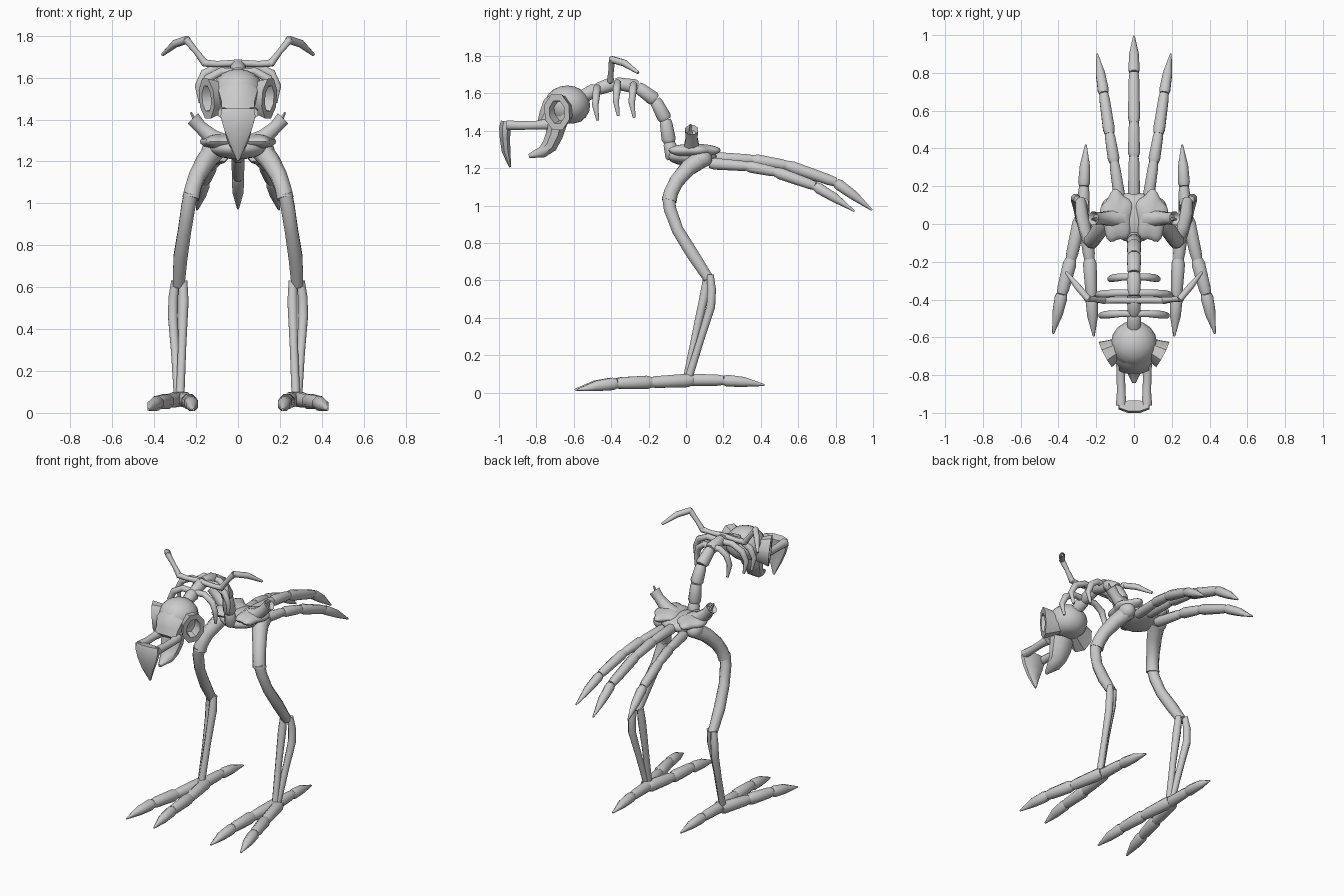
import bpy, bmesh, math
from mathutils import Vector as V

bone_mat = bpy.data.materials.new("bone grey")
bone_mat.diffuse_color = (0.6, 0.6, 0.6, 1)


def finish(bm, name, mirror=False, angle=50):
    bmesh.ops.recalc_face_normals(bm, faces=bm.faces)
    me = bpy.data.meshes.new(name)
    bm.to_mesh(me)
    bm.free()
    me.materials.append(bone_mat)
    ob = bpy.data.objects.new(name, me)
    bpy.context.collection.objects.link(ob)
    if mirror:
        m = ob.modifiers.new("mirror", 'MIRROR')
        m.use_mirror_merge = False
    bpy.ops.object.select_all(action='DESELECT')
    ob.select_set(True)
    bpy.context.view_layer.objects.active = ob
    bpy.ops.object.shade_smooth_by_angle(angle=math.radians(angle))
    return ob


def tube(bm, pts, radii, ref=(1, 0, 0), n=8, axis=None):
    """Loft rings along pts; a radius is a number or (along ref, across)."""
    pts = [V(p) for p in pts]
    rings = []
    for i, p in enumerate(pts):
        t = V(axis) if axis else pts[min(i + 1, len(pts) - 1)] - pts[max(i - 1, 0)]
        t.normalize()
        u = V(ref)
        u = (u - t * u.dot(t)).normalized()
        v = t.cross(u)
        r = radii[i]
        w, h = r if isinstance(r, tuple) else (r, r)
        rings.append([bm.verts.new(p + u * w * math.cos(a) + v * h * math.sin(a))
                      for a in (math.tau * (k + .5) / n for k in range(n))])
    for A, B in zip(rings, rings[1:]):
        for k in range(n):
            bm.faces.new((A[k], A[(k + 1) % n], B[(k + 1) % n], B[k]))
    bm.faces.new(rings[0])
    bm.faces.new(rings[-1])


def part(name, pts, radii, mirror=False, **kw):
    bm = bmesh.new()
    tube(bm, pts, radii, **kw)
    return finish(bm, name, mirror)


def chain(name, pts, r, mirror=False, claw=True):
    """Row of separate bones, each tapering; the last one is a claw."""
    bm = bmesh.new()
    pts = [V(p) for p in pts]
    for i, (a, b) in enumerate(zip(pts, pts[1:])):
        d = b - a
        if claw and i == len(pts) - 2:
            tube(bm, [a, a + d * .1, a + d * .5 + V((0, 0, .004)), b],
                 [r * .8, r, r * .85, r * .15])
        else:
            tube(bm, [a - d * .02, a + d * .12, a + d * .85, b],
                 [r * .85, r * 1.08, r * .95, r * .8])
    return finish(bm, name, mirror)


def blob(name, c, rad, mirror=False, wave=0, seg=16, rings=10, cut=None):
    """Ellipsoid, optionally with a wavy outline or a flat bottom."""
    bm = bmesh.new()
    bmesh.ops.create_uvsphere(bm, u_segments=seg, v_segments=rings, radius=1)
    for v in bm.verts:
        a = math.atan2(v.co.y, v.co.x)
        k = 1 + wave * math.sin(5 * a + .6)
        v.co = V((v.co.x * k * rad[0], v.co.y * k * rad[1], v.co.z * rad[2])) + V(c)
        if cut is not None:
            v.co.z = max(v.co.z, cut)
    return finish(bm, name, mirror)


# Pelvis: bowl, two wavy plates and broken wing stubs
blob("pelvis_bowl", (0, .035, 1.262), (.135, .135, .052))
blob("pelvis_plate", (.09, .04, 1.295), (.085, .135, .036), True, wave=.1, seg=30)
blob("hip_socket", (.125, .08, 1.25), (.05, .06, .05), True)
part("wing_stub", [(.08, .03, 1.29), (.13, .03, 1.32), (.18, .03, 1.365), (.2, .03, 1.388), (.215, .03, 1.405),
                   (.2, .03, 1.388)], [.055, .042, .033, .036, .038, .022], True, ref=(0, 1, 0), axis=(.7, 0, .7))
part("wing_splinter", [(.195, .025, 1.375), (.225, .025, 1.435)], [.013, .005], True, ref=(0, 1, 0), n=5)

# Neck vertebrae
chain("neck", [(0, -.07, 1.25), (0, -.09, 1.34), (0, -.11, 1.46), (0, -.165, 1.565), (0, -.26, 1.635),
               (0, -.38, 1.655), (0, -.48, 1.62), (0, -.58, 1.57)], .038, claw=False)

# Ribs hanging from the neck
for y, z, s in ((-.475, 1.625, .9), (-.365, 1.65, 1), (-.28, 1.64, .65)):
    part("rib", [(0, y, z), (.09 * s, y, z + .005), (.16 * s, y - .005, z - .03),
                 (.19 * s, y - .01, z - .09), (.18 * s, y + .003, z - .17)],
         [.02, .02, .022, .018, .008], True, ref=(0, 1, 0), n=8)

# Small raised arms
bm = bmesh.new()
tube(bm, [(0, -.405, 1.67), (.1, -.405, 1.665), (.165, -.405, 1.67)], [.018, .016, .019], ref=(0, 1, 0))
tube(bm, [(.155, -.405, 1.665), (.2, -.4, 1.725), (.25, -.395, 1.785)], [.019, .015, .019], ref=(0, 1, 0))
tube(bm, [(.24, -.4, 1.782), (.3, -.33, 1.762), (.36, -.255, 1.71)], [.019, .019, .008], ref=(0, 0, 1))
finish(bm, "arm", True)

# Skull, snout and flared eye sockets
blob("skull", (0, -.635, 1.535), (.123, .123, .107), cut=1.44)
part("snout", [(0, -.66, 1.54), (0, -.72, 1.515), (0, -.745, 1.475), (0, -.775, 1.44)],
     [(.1, .09), (.1, .07), (.085, .05), (.085, .025)])
c, nrm = V((.15, -.69, 1.5)), V((.88, -.46, -.08)).normalized()
part("eye_socket", [c - nrm * .1, c - nrm * .04, c, c, c - nrm * .055],
     [(.07, .05), (.09, .066), (.103, .08), (.065, .048), (.055, .04)], True,
     ref=(0, 0, 1), axis=nrm)

# Upper beak: two side bars and a hooked tip
part("beak_bar", [(.065, -.74, 1.435), (.07, -.8, 1.43), (.068, -.88, 1.428), (.068, -.96, 1.43)],
     [(.032, .032), (.025, .025), (.024, .025), (.03, .028)], True)
part("beak_hook", [(0, -.962, 1.45), (0, -.968, 1.415), (0, -.968, 1.36), (0, -.962, 1.29), (0, -.94, 1.205)],
     [(.085, .03), (.09, .034), (.074, .03), (.044, .025), (.006, .006)])

# Lower beak
part("lower_beak", [(0, -.69, 1.44), (0, -.705, 1.375), (0, -.73, 1.32), (0, -.77, 1.285), (0, -.84, 1.265)],
     [(.08, .058), (.075, .05), (.06, .045), (.045, .033), (.01, .012)])

# Tail: centre and side chains
chain("tail_middle", [(0, .14, 1.255), (0, .36, 1.245), (0, .54, 1.215), (0, .8, 1.125), (0, .995, .975)], .032)
chain("tail_side", [(.075, .13, 1.225), (.105, .33, 1.21), (.13, .48, 1.18), (.16, .69, 1.105),
                    (.195, .9, .97)], .031, True)

# Legs
part("thigh", [(.11, .09, 1.255), (.155, .01, 1.2), (.195, -.05, 1.13), (.215, -.08, 1.07), (.225, -.09, 1.025)],
     [.053, .047, .042, .041, .043], True)
part("shin", [(.225, -.095, 1.05), (.238, -.085, .98), (.255, -.045, .87), (.275, .035, .74), (.283, .12, .61)],
     [.036, .036, .034, .036, .03], True)
part("inner_lower_leg", [(.262, .115, .63), (.26, .1, .53), (.266, .055, .33), (.276, .005, .08)],
     [.022, .026, .021, .022], True)
part("outer_lower_leg", [(.3, .13, .63), (.309, .137, .55), (.311, .133, .46), (.3, .08, .29), (.286, .015, .08)],
     [.02, .025, .025, .021, .022], True)

# Feet: two front toes and one back toe each side
chain("inner_toe", [(.262, .03, .066), (.235, -.19, .055), (.225, -.38, .05), (.213, -.595, .015)], .036, True)
chain("outer_toe", [(.285, .03, .066), (.335, -.19, .055), (.382, -.37, .05), (.428, -.58, .015)], .036, True)
chain("back_toe", [(.272, -.03, .068), (.265, .2, .066), (.255, .42, .04)], .034, True)
